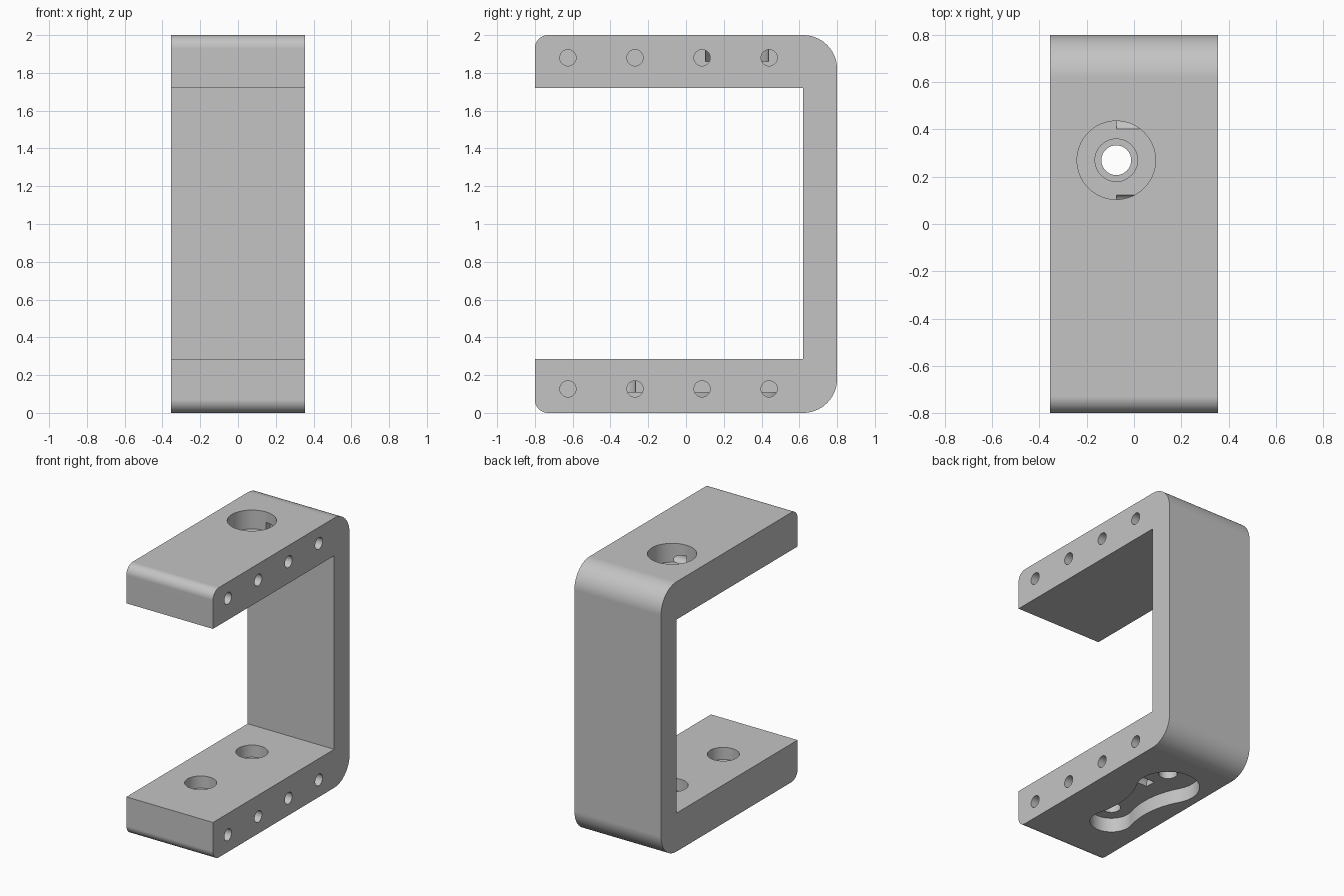
import bpy, bmesh, math
from mathutils import Vector

cube = bpy.data.objects.get("Cube")
if cube:
    bpy.data.objects.remove(cube, do_unlink=True)

HALF_W = 0.355
HOLE_X = -0.075
BACK_Y, FRONT_Y = 0.27, -0.33


def arc(cx, cy, r, a0, a1, steps):
    """Points on an arc, angles in degrees."""
    angles = [math.radians(a0 + (a1 - a0) * i / steps) for i in range(steps + 1)]
    return [(cx + r * math.cos(a), cy + r * math.sin(a)) for a in angles]


def prism(name, outline, axis, low, high):
    """Extrude an outline along x (outline in y, z) or z (outline in x, y)."""
    def place(p, h):
        return Vector((h, *p)) if axis == "x" else Vector((*p, h))
    bm = bmesh.new()
    base = bm.faces.new([bm.verts.new(place(p, low)) for p in outline])
    grown = bmesh.ops.extrude_face_region(bm, geom=[base])["geom"]
    bmesh.ops.translate(bm, verts=[g for g in grown if isinstance(g, bmesh.types.BMVert)],
                        vec=place((0, 0), high - low))
    bmesh.ops.recalc_face_normals(bm, faces=bm.faces)
    mesh = bpy.data.meshes.new(name)
    bm.to_mesh(mesh)
    bm.free()
    obj = bpy.data.objects.new(name, mesh)
    bpy.context.collection.objects.link(obj)
    return obj


def drill(name, center, r, axis, low, high, steps=48):
    return prism(name, arc(*center, r, 0, 360, steps)[:-1], axis, low, high)


# C-shaped bracket: rounded outside, square inside
R_BACK, R_TIP = 0.18, 0.07
profile = (arc(-0.8 + R_TIP, R_TIP, R_TIP, 180, 270, 10)
           + arc(0.8 - R_BACK, R_BACK, R_BACK, 270, 360, 20)
           + arc(0.8 - R_BACK, 2 - R_BACK, R_BACK, 0, 90, 20)
           + arc(-0.8 + R_TIP, 2 - R_TIP, R_TIP, 90, 180, 10)
           + [(-0.8, 1.72), (0.62, 1.72), (0.62, 0.285), (-0.8, 0.285)])
bracket = prism("bracket", profile, "x", -HALF_W, HALF_W)

# Upper arm: wide counterbore and through hole
upper = (HOLE_X, BACK_Y)
cutters = [drill("upper_counterbore", upper, 0.166, "z", 1.86, 2.1, 64),
           drill("upper_hole", upper, 0.09, "z", 1.6, 1.95)]

# Lower arm: two stepped holes
for y in (FRONT_Y, BACK_Y):
    cutters.append(drill("lower_counterbore", (HOLE_X, y), 0.108, "z", 0.195, 0.4))
    cutters.append(drill("lower_hole", (HOLE_X, y), 0.063, "z", -0.1, 0.3))

# Waisted recess under the lower arm: two lobes joined by tangent arcs
R_BIG, R_SMALL, R_WAIST = 0.215, 0.145, 0.6
span = BACK_Y - FRONT_Y
d_big, d_small = R_WAIST + R_BIG, R_WAIST + R_SMALL
rise = (span ** 2 + d_small ** 2 - d_big ** 2) / (2 * span)
side = math.sqrt(d_small ** 2 - rise ** 2)
waist_y = FRONT_Y + rise
a_big = math.degrees(math.atan2(waist_y - BACK_Y, side))
a_small = math.degrees(math.atan2(rise, side))
recess = (arc(HOLE_X, BACK_Y, R_BIG, a_big, 180 - a_big, 40)
          + arc(HOLE_X - side, waist_y, R_WAIST, -a_big, -a_small, 16)[1:-1]
          + arc(HOLE_X, FRONT_Y, R_SMALL, 180 - a_small, 360 + a_small, 32)
          + arc(HOLE_X + side, waist_y, R_WAIST, 180 + a_small, 180 + a_big, 16)[1:-1])
cutters.append(prism("lower_recess", recess, "z", -0.1, 0.107))

# Rows of blind screw holes in one side of each arm
for z in (0.127, 1.88):
    for i in range(4):
        y = -0.625 + 0.355 * i
        cutters.append(drill("screw_hole", (y, z), 0.043, "x", HOLE_X, 0.5, 32))

# Cut every hole, then discard the cutters
bpy.context.view_layer.objects.active = bracket
bracket.select_set(True)
for cutter in cutters:
    cut = bracket.modifiers.new("cut", "BOOLEAN")
    cut.operation, cut.solver, cut.object = "DIFFERENCE", "EXACT", cutter
    bpy.ops.object.modifier_apply(modifier=cut.name)
    bpy.data.objects.remove(cutter, do_unlink=True)

# Plain grey, smooth on the curves only
grey = bpy.data.materials.new("plain_grey")
grey.use_nodes = True
color = (0.55, 0.55, 0.55, 1)
grey.diffuse_color = color
grey.node_tree.nodes["Principled BSDF"].inputs["Base Color"].default_value = color
bracket.data.materials.clear()
bracket.data.materials.append(grey)
for poly in bracket.data.polygons:
    poly.material_index = 0
bpy.ops.object.shade_smooth_by_angle(angle=math.radians(30))
weighted = bracket.modifiers.new("flat_faces", "WEIGHTED_NORMAL")
weighted.keep_sharp = True
